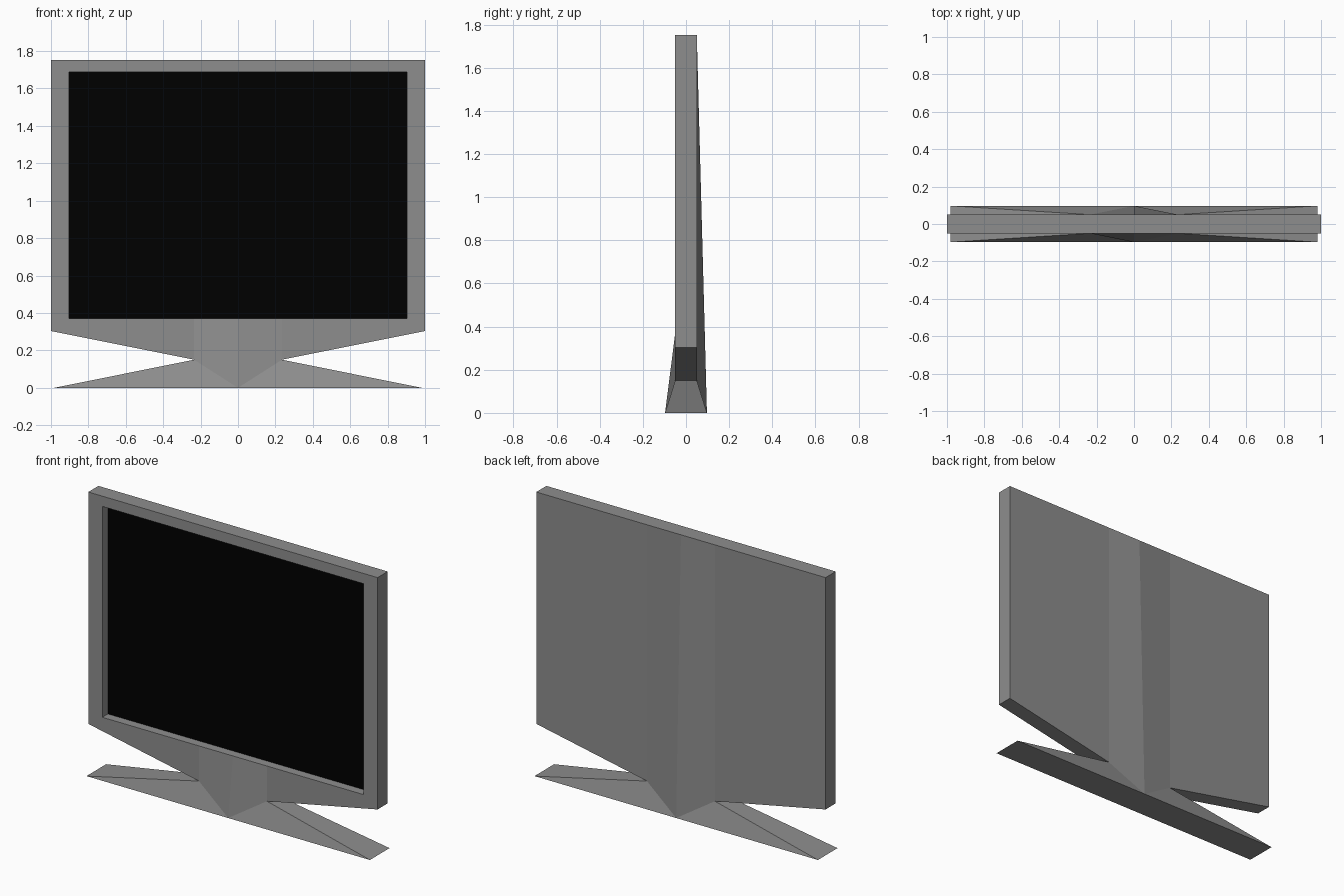
import bpy, bmesh

if "Cube" in bpy.data.objects:
    bpy.data.objects.remove(bpy.data.objects["Cube"])


def add_object(name, faces, shade, symmetric=False):
    """Build an object from polygons of points, optionally mirrored in x."""
    bm = bmesh.new()
    for side in ((1, -1) if symmetric else (1,)):
        for pts in faces:
            loop = pts if side == 1 else pts[::-1]
            bm.faces.new([bm.verts.new((side * x, y, z)) for x, y, z in loop])
    bmesh.ops.remove_doubles(bm, verts=bm.verts, dist=0.0005)
    bmesh.ops.recalc_face_normals(bm, faces=bm.faces)
    mesh = bpy.data.meshes.new(name)
    bm.to_mesh(mesh)
    bm.free()
    mat = bpy.data.materials.new(name + "_colour")
    mat.diffuse_color = (shade, shade, shade, 1)
    mat.use_nodes = True
    mat.node_tree.nodes["Principled BSDF"].inputs["Base Color"].default_value = mat.diffuse_color
    mesh.materials.append(mat)
    obj = bpy.data.objects.new(name, mesh)
    bpy.context.collection.objects.link(obj)
    return obj


# key levels
T, F, S = 0.05, 0.097, 0.005          # half thickness, foot half depth, screen y
TOP, HI, LO = 1.752, 1.688, 0.37      # casing top, screen top, screen bottom
W, SW, N = 1.0, 0.903, 0.235          # casing, screen and neck half widths


def at(y, *xz):
    return [(x, y, z) for x, z in xz]


# right half of the outline: casing corners, neck pinch, foot
corner, low, pinch = (W, TOP), (W, 0.303), (N, 0.15)
(c0, c1), (l0, l1), (p0, p1) = [at(-T, q) + at(T, q) for q in (corner, low, pinch)]
(e0, e1), (f0, f1) = [at(-F, q) + at(F, q) for q in ((0, 0), (0.98, 0))]
t0, t1 = at(-T, (0, TOP)) + at(T, (0, TOP))
n1 = (N, T, TOP)

# screen opening at the front and its recessed rim
opening = [(0, HI), (SW, HI), (SW, LO), (N, LO), (0, LO)]
a, b, c, d, e = front = at(-T, *opening)
rim = at(S, *opening)

casing = [
    [t0, c0, b, a], [c0, l0, c, b], [l0, p0, d, c],     # front frame
    [p0, e0, e, d],                                     # front neck ridge
    [n1, c1, l1, p1], [n1, p1, e1, t1],                 # back panel and ridge
    [t0, c0, c1, n1, t1], [c0, l0, l1, c1],             # top and side
    [l0, p0, p1, l1],                                   # sloped underside
]
casing += [[front[i], front[i + 1], rim[i + 1], rim[i]] for i in range(4)]
foot = [
    [p0, f0, e0], [p1, f1, e1],                         # front and back wedges
    [p0, f0, f1, p1], [e0, f0, f1, e1],                 # top and underside
]
add_object("casing_and_foot", casing + foot, 0.27, symmetric=True)

# black display panel
add_object("screen", [at(S, (-SW, LO), (SW, LO), (SW, HI), (-SW, HI))], 0.0)
